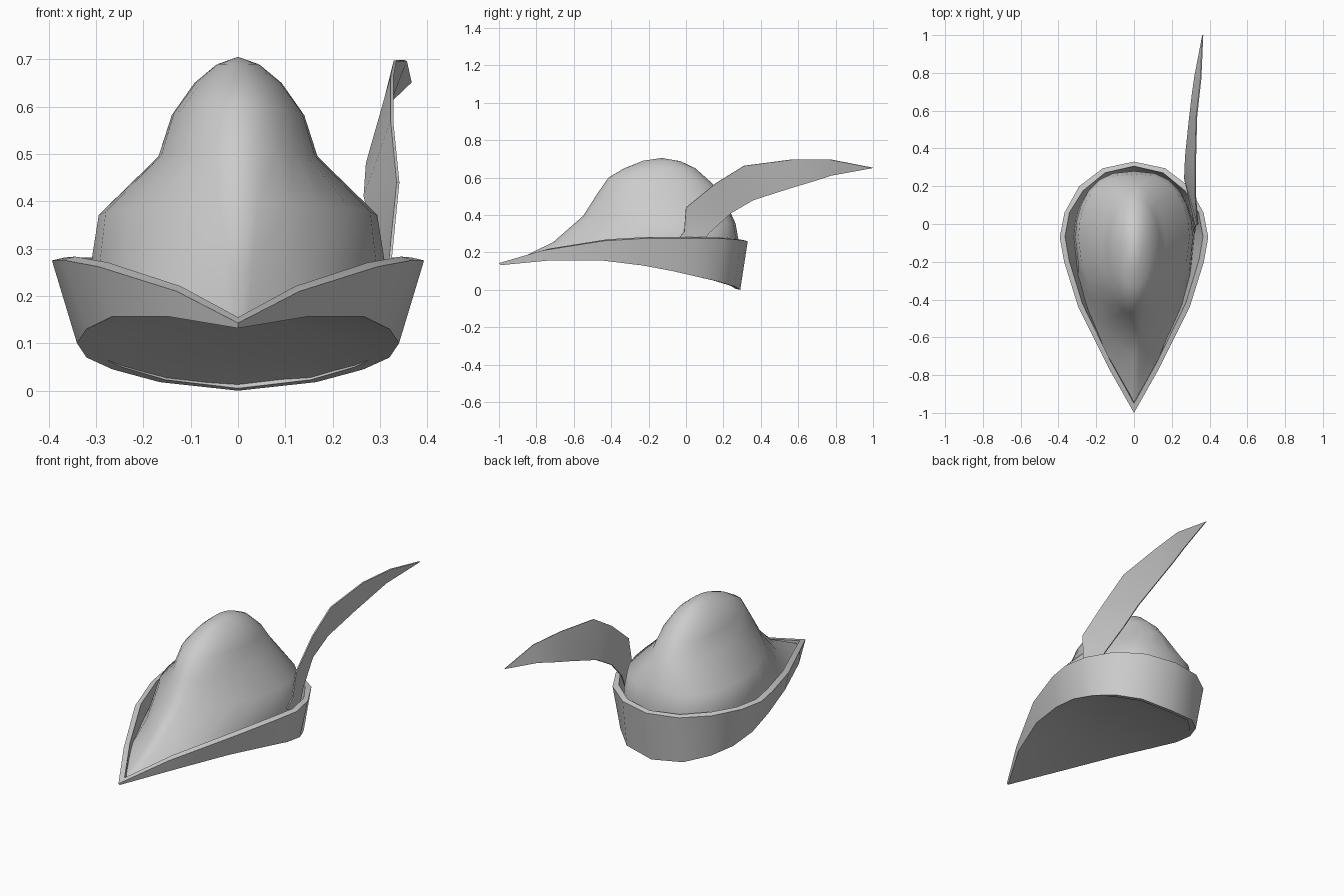
import bpy
import math

cube = bpy.data.objects.get("Cube")
if cube:
    bpy.data.objects.remove(cube, do_unlink=True)

felt = bpy.data.materials.new("grey felt")
felt.use_nodes = True
GREY = (0.6, 0.6, 0.6, 1)
felt.diffuse_color = GREY
felt.node_tree.nodes["Principled BSDF"].inputs["Base Color"].default_value = GREY


def build(name, verts, faces, angle, thickness=0):
    mesh = bpy.data.meshes.new(name)
    mesh.from_pydata(verts, [], faces)
    mesh.materials.append(felt)
    ob = bpy.data.objects.new(name, mesh)
    bpy.context.collection.objects.link(ob)
    bpy.ops.object.select_all(action="DESELECT")
    ob.select_set(True)
    bpy.context.view_layer.objects.active = ob
    if thickness:
        mod = ob.modifiers.new("thickness", "SOLIDIFY")
        mod.thickness = thickness
        mod.offset = 0
        bpy.ops.object.modifier_apply(modifier=mod.name)
    bpy.ops.object.mode_set(mode="EDIT")
    bpy.ops.mesh.select_all(action="SELECT")
    bpy.ops.mesh.normals_make_consistent(inside=False)
    bpy.ops.object.mode_set(mode="OBJECT")
    bpy.ops.object.shade_smooth_by_angle(angle=math.radians(angle))


def bridge(rings, closed=False):
    """Join equal closed loops into a skin."""
    n = len(rings[0])
    verts = [v for ring in rings for v in ring]
    faces = []
    for i in range(len(rings) if closed else len(rings) - 1):
        a, b = i * n, (i + 1) % len(rings) * n
        for j in range(n):
            k = (j + 1) % n
            faces.append((a + j, a + k, b + k, b + j))
    return verts, faces


def dome(rings, peak):
    """Join loops into a skin that closes at a peak point."""
    verts, faces = bridge(rings)
    n = len(rings[0])
    first = len(verts) - n
    faces += [(first + j, first + (j + 1) % n, len(verts)) for j in range(n)]
    return verts + [peak], faces


def mirror_loop(half):
    return half + [(-x, y, z) for x, y, z in half[-2:0:-1]]


def inset(loop, lift):
    """Shrink a brim loop inwards to give the felt its thickness."""
    return [(x * 0.93, y + 0.05 * max(0, -y) - (0.024 if y > 0.1 else 0),
             z + lift * (1 + max(0, -y))) for x, y, z in loop]


# Turned-up brim, pointed at the front
lower_half = [(0, -.99, .132), (.15, -.73, .157), (.265, -.45, .157),
              (.32, -.23, .13), (.34, -.07, .1), (.32, .06, .07),
              (.265, .17, .045), (.165, .26, .018), (0, .29, 0)]
lower = mirror_loop(lower_half)
upper = mirror_loop([(0, -1, .143), (.13, -.77, .21), (.295, -.44, .262),
                     (.37, -.2, .276), (.393, -.07, .275), (.368, .06, .276),
                     (.29, .2, .274), (.165, .295, .266), (0, .33, .26)])
build("brim", *bridge([lower, upper, inset(upper, .006), inset(lower, .005)], closed=True), 35)


def brim_height(y):
    """Height of the arched lower brim edge at a given depth."""
    for (_, y0, z0), (_, y1, z1) in zip(lower_half, lower_half[1:]):
        if y <= y1:
            return z0 + (z1 - z0) * (y - y0) / (y1 - y0)
    return 0


# Slightly hollow underside filling the brim
MID = -.25
lining = []
for s in (1, .9, .75, .55, .3):
    lining.append([(x * s, MID + (y - MID) * s,
                    brim_height(MID + (y - MID) * s) + .03 * (1 - s * s))
                   for x, y, z in lower])
build("lining", *dome(lining, (0, MID, brim_height(MID) + .03)), 60)


# Crown: teardrop loops that become round towards the peak
def crown_half(z_front, z_back, width, front, back, point):
    middle = -.07 if point > 1.4 else -.12
    back_power = .75 if point > 1.4 else 1
    half = []
    for i in range(13):
        t = math.pi * i / 12
        s, c = max(0, math.sin(t)), math.cos(t)
        x = width * s ** (point if c > 0 else back_power)
        y = middle + c * ((front if c > 0 else 2 * middle - back) - middle)
        f = (y - front) / (back - front)
        half.append((x, y, z_front + f * (z_back - z_front)))
    return half


base = [(x, y, brim_height(y) + .01) for x, y, z in crown_half(0, 0, .318, -.93, .268, 2)]
profile = [(.255, .27, .311, -.71, .28, 1.75),
           (.395, .355, .294, -.55, .265, 1.45), (.505, .485, .168, -.48, .205, 1.05),
           (.60, .565, .14, -.415, .145, 1), (.65, .65, .092, -.33, .05, 1),
           (.69, .688, .045, -.23, -.03, 1)]
rings = [mirror_loop(base)] + [mirror_loop(crown_half(*p)) for p in profile]
build("crown", *dome(rings, (0, -.13, .705)), 60)

# Curved feather tucked inside the brim on the left
near = [(.31, .06, .20), (.295, .12, .30), (.268, .24, .41), (.273, .36, .48),
        (.293, .55, .541), (.308, .68, .58), (.322, .78, .612)]
far = [(.32, -.05, .26), (.325, -.01, .31), (.338, 0, .44), (.325, .16, .57),
       (.325, .31, .663), (.332, .57, .697), (.354, .77, .697)]
m = len(near)
blades = [(i, i + 1, m + i + 1, m + i) for i in range(m - 1)]
blades.append((m - 1, 2 * m, 2 * m - 1))
build("feather", near + far + [(.364, 1, .652)], blades, 40, thickness=0.006)
